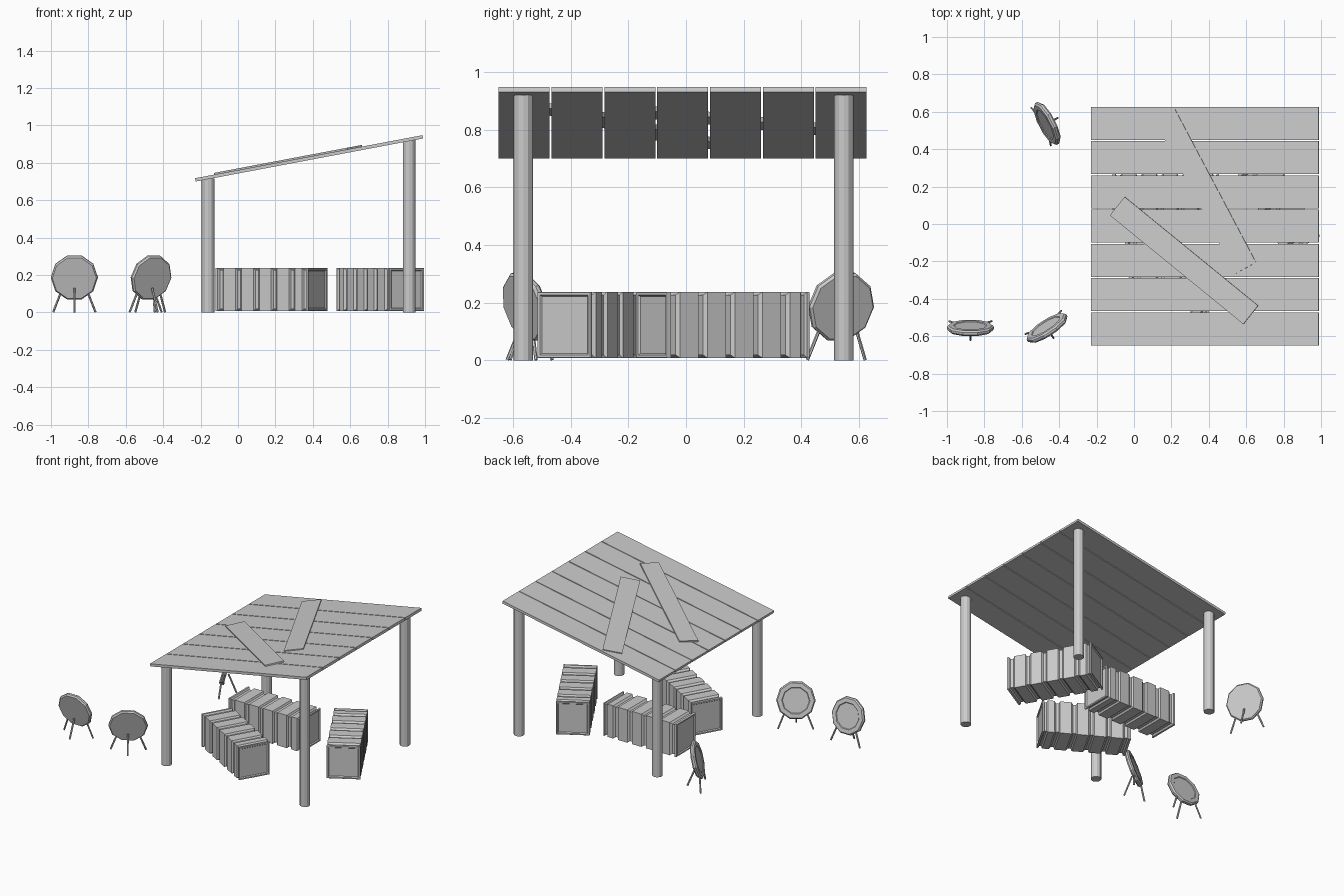
import bpy, bmesh
from math import radians, cos, sin, pi, atan2
from mathutils import Matrix, Vector

if "Cube" in bpy.data.objects:
    bpy.data.objects.remove(bpy.data.objects["Cube"])


def finish(name, bm, matrix=None):
    bmesh.ops.recalc_face_normals(bm, faces=bm.faces)
    me = bpy.data.meshes.new(name)
    bm.to_mesh(me)
    bm.free()
    ob = bpy.data.objects.new(name, me)
    bpy.context.collection.objects.link(ob)
    if matrix:
        ob.matrix_world = matrix
    return ob


def box(name, size, matrix):
    bm = bmesh.new()
    bmesh.ops.create_cube(bm, size=1)
    bmesh.ops.scale(bm, vec=size, verts=bm.verts)
    return finish(name, bm, matrix)


def rod(name, a, b, r, sides, matrix=None):
    a, b = Vector(a), Vector(b)
    bm = bmesh.new()
    d = b - a
    m = Matrix.Translation((a + b) / 2) @ d.to_track_quat('Z', 'Y').to_matrix().to_4x4()
    bmesh.ops.create_cone(bm, cap_ends=True, segments=sides, radius1=r, radius2=r,
                          depth=d.length, matrix=m)
    return finish(name, bm, matrix)


def loft(bm, rings):
    """Skin a list of closed rings and cap both ends."""
    vs = [[bm.verts.new(p) for p in ring] for ring in rings]
    n = len(vs[0])
    for r0, r1 in zip(vs, vs[1:]):
        for i in range(n):
            bm.faces.new((r0[i], r0[(i + 1) % n], r1[(i + 1) % n], r1[i]))
    bm.faces.new(vs[0])
    bm.faces.new(vs[-1])


# sloping plank roof
slope = atan2(0.23, 1.215)
roof = Matrix.Translation((0.38, 0, 0.824)) @ Matrix.Rotation(-slope, 4, 'Y')
for i in range(7):
    y = -0.561 + i * 0.1832
    box(f"roof_plank_{i + 1}", (1.238, 0.177, 0.018), roof @ Matrix.Translation((0, y, 0)))

# loose planks lying across the roof
for i, (x, y, ang, up) in enumerate([(0.27, -0.195, -38.7, 0.009), (0.383, 0.174, -61.7, 0.006)]):
    m = Matrix.Translation(((x - 0.38) / cos(slope), y, up)) @ Matrix.Rotation(radians(ang), 4, 'Z')
    box(f"loose_plank_{i + 1}", (0.93, 0.127, 0.018), roof @ m)

# corner posts
for x, top in ((-0.16, 0.717), (0.915, 0.921)):
    for y in (-0.564, 0.547):
        rod("roof_post", (x, y, 0), (x, y, top), 0.034, 12)


# ribbed containers with recessed end panels
def container(name, x, y, ang):
    L, W, H, ribs, depth = 0.57, 0.215, 0.23, 5, 0.011
    pitch = (L - 0.02) / ribs
    steps = [(-L / 2 + 0.007, 0.016), (-L / 2, 0.011), (-L / 2, 0.002), (-L / 2 + 0.003, 0)]
    for i in range(ribs):
        s = -L / 2 + 0.01 + i * pitch
        steps += [(s + 0.005, 0), (s + 0.012, depth), (s + 0.030, depth), (s + 0.042, 0)]
    steps += [(s + pitch - 0.026, 0), (s + pitch - 0.018, depth), (s + pitch - 0.006, depth), (s + pitch, 0)]
    steps += [(L / 2 - 0.003, 0), (L / 2, 0.002), (L / 2, 0.011), (L / 2 - 0.007, 0.016)]
    rings = []
    for px, inset in steps:
        w, h = W / 2 - inset, H / 2 - inset
        rings.append([(px, -w, -h), (px, w, -h), (px, w, h), (px, -w, h)])
    bm = bmesh.new()
    loft(bm, rings)
    finish(name, bm, Matrix.Translation((x, y, 0.123)) @ Matrix.Rotation(radians(ang), 4, 'Z'))


container("container_front", 0.179, -0.281, -30)
container("container_back", 0.17, 0.163, 0)
container("container_right", 0.76, 0.128, 120)


# leaning round targets on three legs
def target(name, x, y, ang):
    base = Matrix.Translation((x, y, 0)) @ Matrix.Rotation(radians(ang), 4, 'Z')
    profile = [(0.118, -0.015), (0.126, -0.006), (0.126, 0.006), (0.118, 0.015),
               (0.09, 0.015), (0.086, 0.011)]
    n = 10
    rings = [[(r * cos((k + 0.5) * 2 * pi / n + pi / 2), d, r * sin((k + 0.5) * 2 * pi / n + pi / 2))
              for k in range(n)] for r, d in profile]
    bm = bmesh.new()
    loft(bm, rings)
    tilt = Matrix.Translation((0, 0, 0.187)) @ Matrix.Rotation(radians(15), 4, 'X')
    finish(name + "_disc", bm, base @ tilt)
    for side in (-1, 1):
        rod(name + "_front_leg", (side * 0.065, 0.022, 0.125), (side * 0.113, 0.036, 0.002), 0.006, 6, base)
    rod(name + "_rear_leg", (0, -0.012, 0.13), (0, -0.064, 0.002), 0.006, 6, base)


target("target_left", -0.875, -0.556, 0)
target("target_middle", -0.465, -0.556, 33)
target("target_back", -0.465, 0.5375, 117.5)
